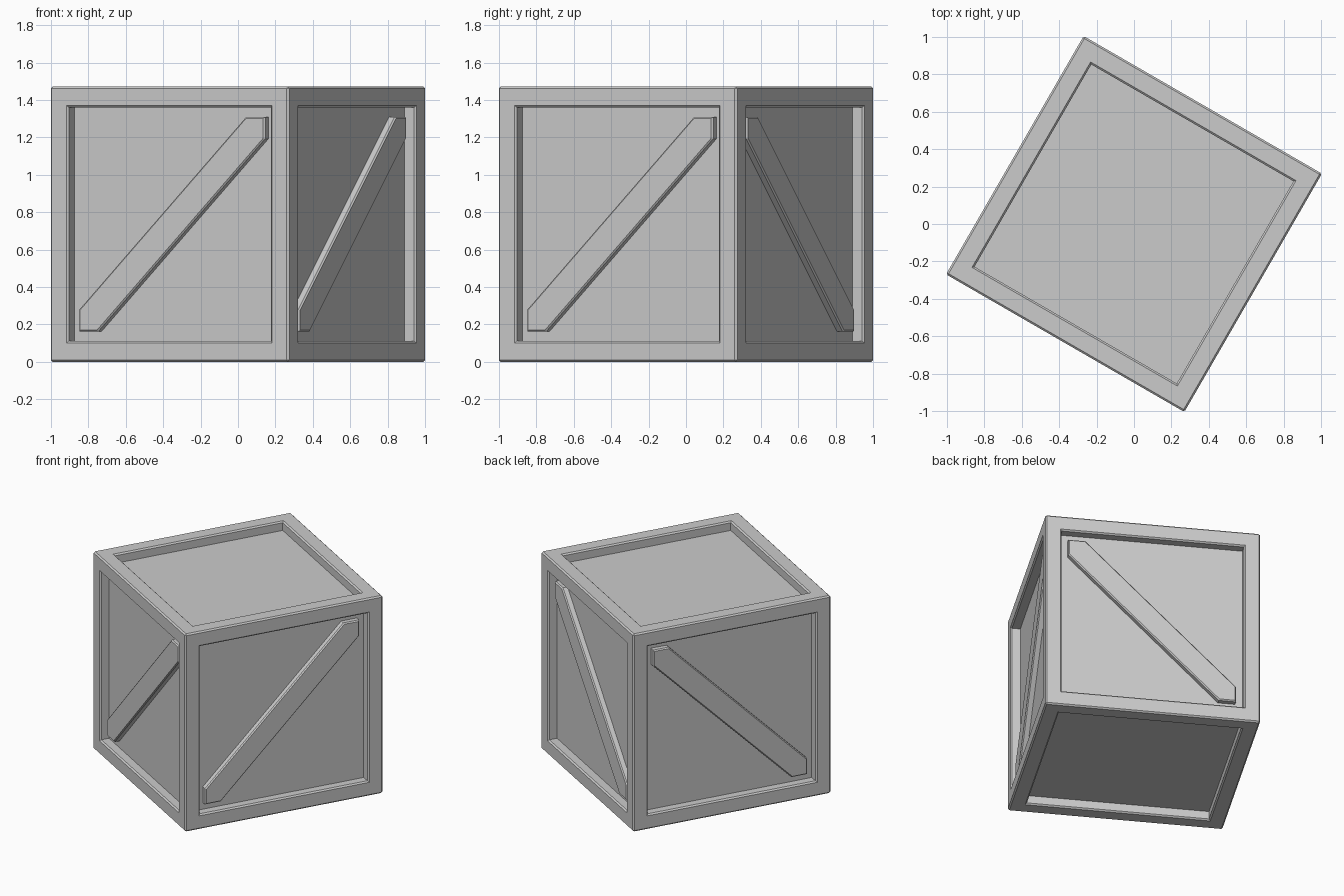
import bpy, bmesh
from math import radians
from mathutils import Matrix

if "Cube" in bpy.data.objects:
    bpy.data.objects.remove(bpy.data.objects["Cube"])

H = 0.7357        # half size of the crate
RIM = 0.578       # half size of each recessed opening
DEPTH = 0.067     # recess depth
FRONT = 0.025     # how far the braces sit behind the frame
BEV = 0.01
PLACE = Matrix.Translation((0, 0, H)) @ Matrix.Rotation(radians(-30), 4, 'Z')


def add_object(name, bm, matrix):
    bmesh.ops.recalc_face_normals(bm, faces=bm.faces)
    mesh = bpy.data.meshes.new(name)
    bm.to_mesh(mesh)
    bm.free()
    ob = bpy.data.objects.new(name, mesh)
    ob.matrix_world = matrix
    bpy.context.collection.objects.link(ob)
    return ob


def bevel(bm, edges, width):
    bmesh.ops.bevel(bm, geom=edges, offset=width, offset_type='OFFSET',
                    segments=1, affect='EDGES', clamp_overlap=True)


# Crate body: cube with a sunken panel on all six sides
bm = bmesh.new()
bmesh.ops.create_cube(bm, size=2 * H)
panels = list(bm.faces)
sharp = list(bm.edges)
bmesh.ops.inset_individual(bm, faces=panels, thickness=H - RIM)
sharp += [e for f in panels for e in f.edges]
for f in panels:
    n = f.normal.copy()
    new = bmesh.ops.extrude_discrete_faces(bm, faces=[f])['faces'][0]
    bmesh.ops.translate(bm, vec=-n * DEPTH, verts=new.verts)
bevel(bm, [e for e in sharp if e.is_valid], BEV)
add_object("crate_body", bm, PLACE)


# Diagonal brace: trimmed plank lying in the recess of one side
def add_brace(name, angle, flip):
    w, c = 0.574, 0.117
    outline = [(-w, -w), (-w + c, -w), (w, w - c), (w, w), (w - c, w), (-w, -w + c)]
    bm = bmesh.new()
    face = bm.faces.new([bm.verts.new((u * flip, -H + FRONT, v)) for u, v in outline])
    rim = list(face.edges)
    ext = bmesh.ops.extrude_face_region(bm, geom=[face], use_keep_orig=True)
    back = [g for g in ext['geom'] if isinstance(g, bmesh.types.BMVert)]
    bmesh.ops.translate(bm, vec=(0, DEPTH - FRONT + 0.01, 0), verts=back)
    bmesh.ops.recalc_face_normals(bm, faces=bm.faces)
    bevel(bm, rim, 0.008)
    add_object(name, bm, PLACE @ Matrix.Rotation(radians(angle), 4, 'Z'))


for name, angle, flip in (("front", 0, 1), ("right", 90, 1), ("back", 180, -1), ("left", 270, -1)):
    add_brace(name + "_brace", angle, flip)
